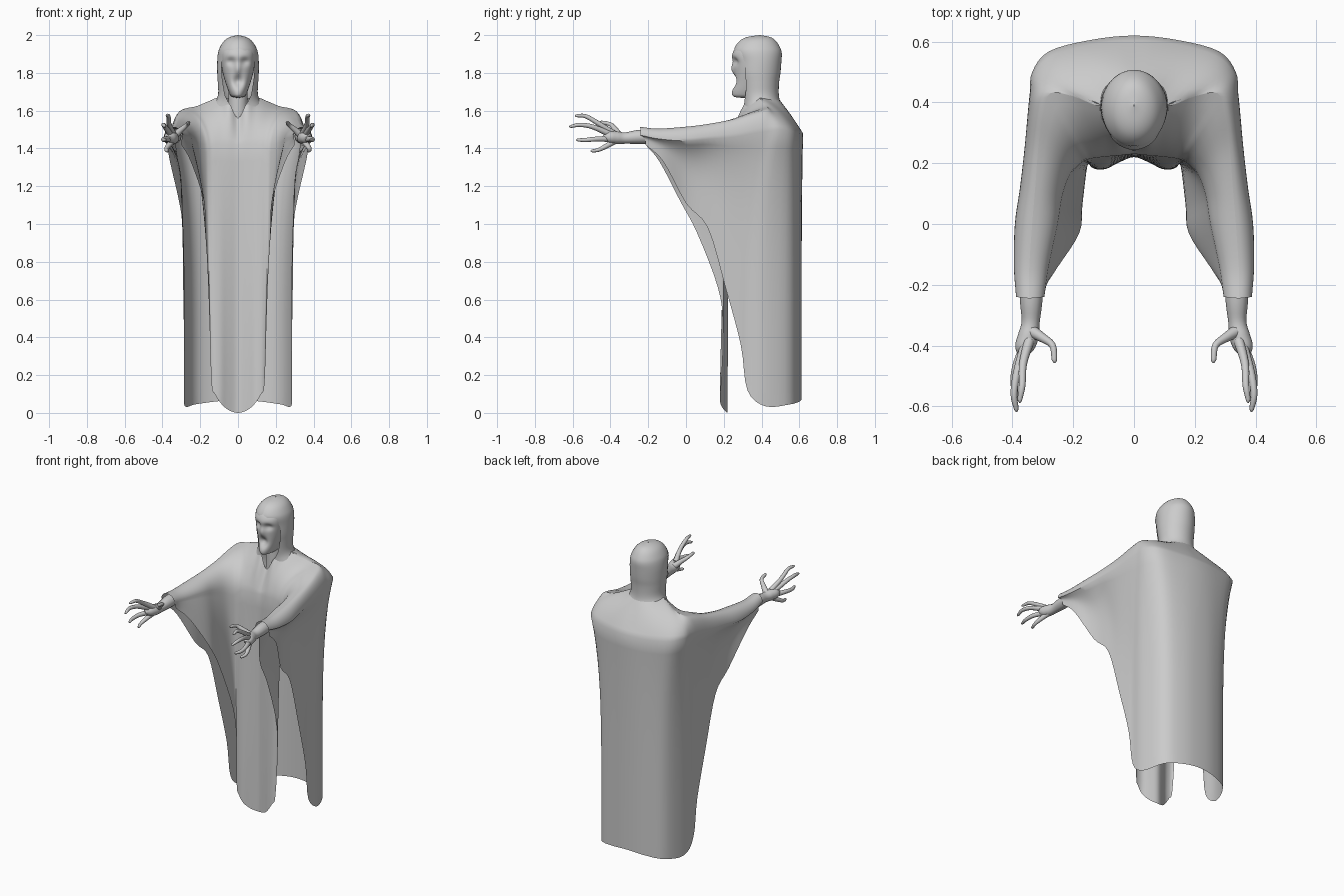
import bpy, math
from mathutils import Vector


def smooth(pts, n):
    """Catmull-Rom through points of any dimension."""
    p = [Vector(q) for q in pts]
    p = [2 * p[0] - p[1]] + p + [2 * p[-1] - p[-2]]
    out = []
    for i in range(1, len(p) - 2):
        a, b, c, d = p[i - 1:i + 3]
        for k in range(n):
            t = k / n
            out.append(0.5 * (2 * b + (c - a) * t + (2 * a - 5 * b + 4 * c - d) * t * t
                              + (3 * b - a - 3 * c + d) * t ** 3))
    return out + [p[-2]]


def grid(name, rows, wrap=False, caps=False):
    """Skin a list of equal-length point rows into a smooth mesh."""
    m = len(rows[0])
    verts = [v for r in rows for v in r]
    faces = []
    for i in range(len(rows) - 1):
        for j in range(m if wrap else m - 1):
            k = (j + 1) % m
            faces.append((i * m + j, i * m + k, (i + 1) * m + k, (i + 1) * m + j))
    if caps:
        faces.append(tuple(range(m))[::-1])
        faces.append(tuple(range(len(verts) - m, len(verts))))
    me = bpy.data.meshes.new(name)
    me.from_pydata(verts, [], faces)
    ob = bpy.data.objects.new(name, me)
    bpy.context.collection.objects.link(ob)
    bpy.context.view_layer.objects.active = ob
    ob.select_set(True)
    bpy.ops.object.shade_smooth_by_angle(angle=math.radians(50))
    ob.select_set(False)
    return ob


def both(pts):
    """Mirror a half guide (ending on the centre line) to the other side."""
    return smooth(pts + [(-x, y, z) for x, y, z in pts[-2::-1]], 4)


def sheet(name, ridge, drape, hem, ease):
    """Cloth falling from the shoulder ridge, rounding over, then hanging to the hem."""
    R, D, H = both(ridge), both(drape), both(hem)
    rows = []
    for i, (r, d, h) in enumerate(zip(R, D, H)):
        u = abs(i / (len(R) - 1) - 0.5) * 2
        w = min(1, 0.05 + 2.2 * u)
        col = []
        for k in range(9):
            t = k / 8
            s, c = math.sin(t * math.pi / 2), math.cos(t * math.pi / 2)
            e = Vector((r.x + (d.x - r.x) * s, r.y + (d.y - r.y) * s, d.z + (r.z - d.z) * c))
            col.append(r.lerp(d, t).lerp(e, w))
        for k in range(1, 17):
            t = k / 16
            p = d.lerp(h, 1 - (1 - t) ** ease)
            p.z = d.z + (h.z - d.z) * t
            col.append(p)
        rows.append(col)
    return grid(name, rows)


# Robe guides, each running from the cuff to the centre line
ridge = [(.345, -.245, 1.515), (.345, -.15, 1.505), (.335, 0, 1.515), (.325, .12, 1.53),
         (.315, .25, 1.555), (.30, .36, 1.59), (.275, .43, 1.612), (.20, .42, 1.628),
         (.105, .39, 1.67)]
back_neck = [(.07, .462, 1.667), (0, .488, 1.667)]
front_neck = [(.05, .315, 1.645), (0, .295, 1.56)]
back_drape = [(.388, -.24, 1.47), (.395, -.14, 1.45), (.392, 0, 1.44), (.375, .12, 1.45),
              (.36, .25, 1.46), (.35, .36, 1.48), (.343, .43, 1.49), (.335, .50, 1.5),
              (.28, .568, 1.49), (.145, .605, 1.48), (0, .62, 1.48)]
back_hem = [(.375, -.215, 1.42), (.36, -.12, 1.33), (.31, 0, 1.11), (.295, .115, .98),
            (.29, .21, .66), (.285, .29, .36), (.282, .325, .12), (.281, .42, .035),
            (.228, .55, .045), (.12, .6, .06), (0, .612, .07)]
front_drape = [(.295, -.24, 1.47), (.28, -.14, 1.45), (.25, 0, 1.44), (.235, .09, 1.42),
               (.21, .16, 1.40), (.175, .2, 1.38), (.15, .213, 1.4), (.125, .218, 1.42),
               (.09, .222, 1.42), (.045, .226, 1.42), (0, .23, 1.42)]
front_hem = [(.30, -.215, 1.42), (.25, -.14, 1.33), (.18, -.03, 1.12), (.17, .06, .95),
             (.157, .17, .66), (.15, .197, .45), (.14, .187, .15), (.122, .18, .1),
             (.09, .182, .05), (.05, .202, .015), (0, .22, 0)]
sheet("robe_back", ridge + back_neck, back_drape, back_hem, 4.5)
sheet("robe_front", ridge + front_neck, front_drape, front_hem, 1.3)

# Hood: height, centre y, half width, half depth, opening half angle
hood = [(1.56, .425, .19, .125, .02), (1.61, .41, .15, .108, .25), (1.65, .398, .118, .1, .48),
        (1.69, .39, .105, .101, .74), (1.75, .387, .107, .106, .85),
        (1.80, .385, .11, .115, .9), (1.86, .385, .11, .12, .9), (1.905, .38, .106, .127, .6),
        (1.935, .378, .096, .12, 0), (1.97, .38, .073, .095, 0), (1.99, .385, .043, .06, 0),
        (2.0, .39, .002, .002, 0)]
rows = []
for z, yc, rx, ry, op in smooth(hood, 4):
    op = max(op, 0)
    angs = [op + (2 * math.pi - 2 * op) * k / 40 for k in range(41)]
    rows.append([Vector((rx * math.sin(a), yc - ry * math.cos(a), z)) for a in angs])
grid("hood", rows)


# Face: height, half width, front y, with eye, mouth and nose relief
def bump(x, z, cx, cz, sx, sz):
    return math.exp(-((x - cx) / sx) ** 2 - ((z - cz) / sz) ** 2)


face = [(1.668, .01, .29), (1.675, .035, .252), (1.70, .05, .243), (1.76, .07, .252),
        (1.82, .085, .252), (1.88, .092, .242), (1.92, .09, .254), (1.95, .07, .28)]
rows = []
for z, w, f in smooth(face, 6):
    row = []
    for k in range(49):
        a = -1.5 + 3 * k / 48
        x = w * math.sin(a)
        y = .38 - (.38 - f) * math.cos(a) ** .7
        y += .02 * (bump(x, z, .037, 1.86, .026, .02) + bump(x, z, -.037, 1.86, .026, .02))
        y += .026 * bump(x, z, 0, 1.755, .026, .03) - .012 * bump(x, z, 0, 1.82, .016, .03)
        row.append(Vector((x, y, z)))
    rows.append(row)
grid("face", rows)

# Neck inside the hood
bpy.ops.mesh.primitive_cylinder_add(vertices=24, radius=.05, depth=.2, location=(0, .375, 1.6))
bpy.context.object.name = "neck"
bpy.ops.object.shade_smooth_by_angle()
bpy.context.object.select_set(False)


def tube(name, pts, side):
    """Tapered tube through (x, y, z, radius) points."""
    p = smooth(pts, 5)
    c = [Vector((q[0] * side, q[1], q[2])) for q in p]
    rows = []
    for i, q in enumerate(p):
        t = (c[min(i + 1, len(c) - 1)] - c[max(i - 1, 0)]).normalized()
        s = t.cross(Vector((0, 0, 1))).normalized()
        u = s.cross(t)
        rows.append([c[i] + q[3] * (s * math.cos(k * math.pi / 6) + u * math.sin(k * math.pi / 6))
                     for k in range(12)])
    grid(name, rows, wrap=True, caps=True)


# Forearms, palms and spread fingers
hand = {
    "forearm": [(.335, -.05, 1.465, .036), (.338, -.23, 1.462, .038), (.34, -.32, 1.455, .03),
                (.348, -.37, 1.457, .034), (.362, -.41, 1.46, .03), (.368, -.44, 1.46, .008)],
    "index_finger": [(.345, -.385, 1.48, .017), (.365, -.46, 1.53, .013),
                     (.368, -.53, 1.57, .011), (.375, -.575, 1.573, .008), (.375, -.588, 1.572, .003)],
    "middle_finger": [(.355, -.39, 1.47, .017), (.385, -.49, 1.513, .013),
                      (.395, -.56, 1.525, .011), (.388, -.605, 1.517, .008), (.386, -.618, 1.515, .003)],
    "ring_finger": [(.355, -.39, 1.45, .017), (.388, -.47, 1.45, .013),
                    (.395, -.53, 1.445, .011), (.385, -.57, 1.445, .008), (.383, -.582, 1.445, .003)],
    "little_finger": [(.348, -.375, 1.44, .017), (.373, -.43, 1.408, .013),
                      (.38, -.465, 1.392, .010), (.372, -.495, 1.387, .008), (.37, -.505, 1.387, .003)],
    "thumb": [(.342, -.35, 1.462, .022), (.30, -.375, 1.50, .015), (.268, -.4, 1.527, .011),
              (.262, -.445, 1.538, .009), (.262, -.457, 1.54, .003)],
}
for label, side in (("right", 1), ("left", -1)):
    for part, pts in hand.items():
        tube(label + "_" + part, pts, side)
